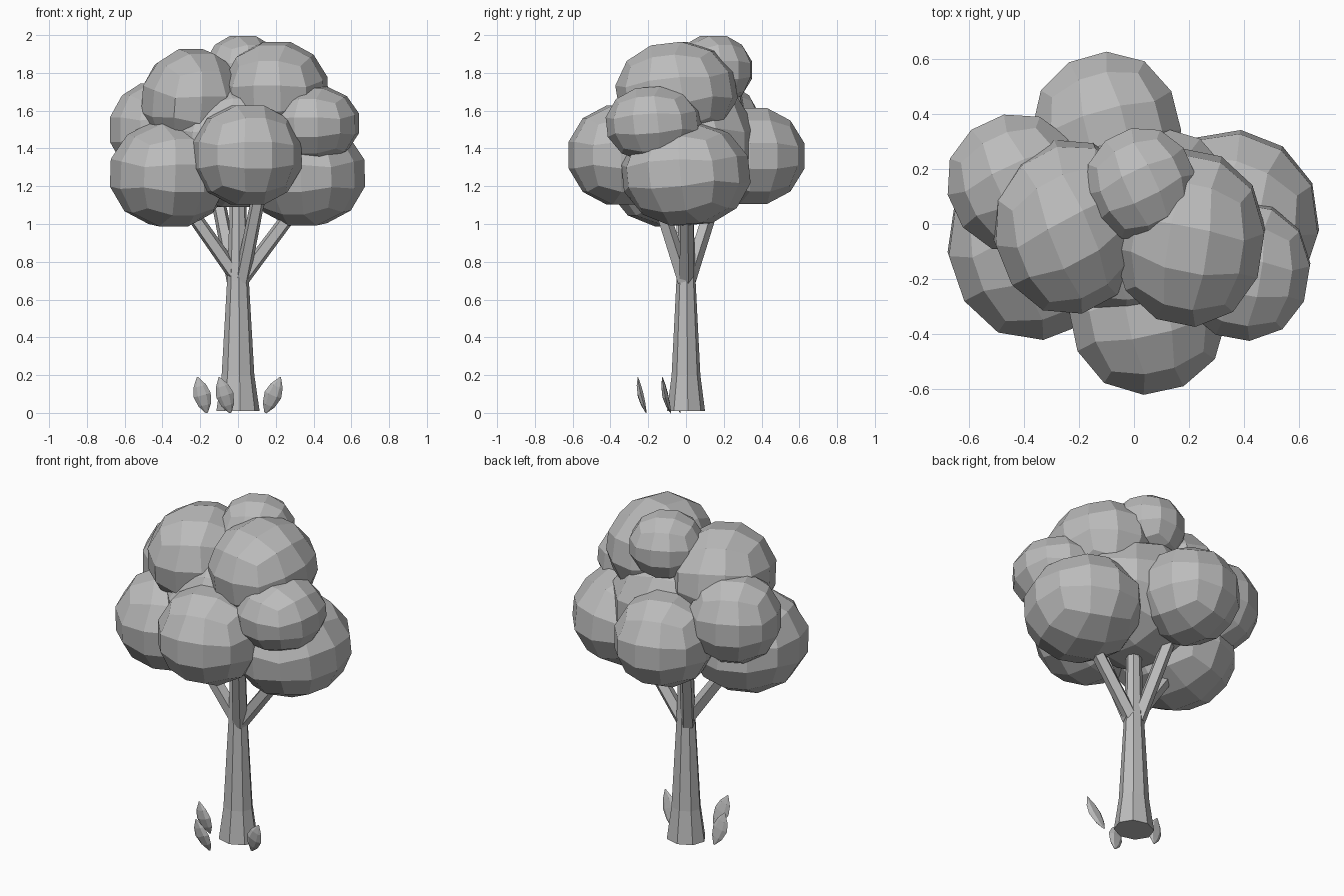
import bpy, bmesh, math
from mathutils import Vector, Matrix

if "Cube" in bpy.data.objects:
    bpy.data.objects.remove(bpy.data.objects["Cube"])

grey = bpy.data.materials.new("plain grey")
grey.diffuse_color = (0.5, 0.5, 0.5, 1)
grey.use_nodes = True
grey.node_tree.nodes["Principled BSDF"].inputs["Base Color"].default_value = grey.diffuse_color


def finish(bm, name):
    bmesh.ops.recalc_face_normals(bm, faces=bm.faces)
    me = bpy.data.meshes.new(name)
    bm.to_mesh(me)
    bm.free()
    me.materials.append(grey)
    ob = bpy.data.objects.new(name, me)
    bpy.context.collection.objects.link(ob)
    return ob


def blob(name, centre, radii, turn=0, tilt=0):
    """Cube cut 3x3 per side and rounded into an ellipsoid."""
    bm = bmesh.new()
    bmesh.ops.create_cube(bm, size=2)
    bmesh.ops.subdivide_edges(bm, edges=bm.edges[:], cuts=2, use_grid_fill=True)
    rot = Matrix.Rotation(math.radians(turn), 3, 'Z') @ Matrix.Rotation(math.radians(tilt), 3, 'X')
    for v in bm.verts:
        p = Vector([math.tan(c * math.pi / 4) for c in v.co]).normalized()
        p = rot @ p
        v.co = Vector([c + q * r * 1.04 for c, q, r in zip(centre, p, radii)])
    return finish(bm, name)


def tube(name, rings, sides, turn=0.0, squash=1.0):
    """Skin of rings (centre, radius) that face along the path."""
    bm = bmesh.new()
    axis = Vector(rings[-1][0]) - Vector(rings[0][0])
    q = Vector((0, 0, 1)).rotation_difference(axis.normalized())
    loops = []
    for c, r in rings:
        loop = []
        for i in range(sides):
            a = turn + 2 * math.pi * i / sides
            loop.append(bm.verts.new(Vector(c) + q @ Vector((r * math.cos(a), r * squash * math.sin(a), 0))))
        loops.append(loop)
    for a, b in zip(loops, loops[1:]):
        for i in range(sides):
            j = (i + 1) % sides
            bm.faces.new((a[i], a[j], b[j], b[i]))
    bm.faces.new(loops[0][::-1])
    bm.faces.new(loops[-1])
    return finish(bm, name)


# Foliage: name, centre, radii, turn, tilt
for args in [
    ("foliage_core", (0, 0, 1.42), (0.41, 0.37, 0.34), 10, 0),
    ("foliage_front", (0.05, -0.33, 1.365), (0.285, 0.29, 0.27), 12, 0),
    ("foliage_back", (-0.10, 0.34, 1.36), (0.27, 0.285, 0.26), 15, 0),
    ("foliage_lower_left", (-0.36, -0.08, 1.265), (0.315, 0.335, 0.28), 20, 5),
    ("foliage_lower_right", (0.36, 0.0, 1.265), (0.31, 0.335, 0.275), -20, 5),
    ("foliage_mid_left", (-0.43, 0.15, 1.50), (0.25, 0.25, 0.25), 25, 0),
    ("foliage_mid_right", (0.40, -0.17, 1.53), (0.24, 0.25, 0.20), -10, 5),
    ("foliage_upper_left", (-0.24, -0.01, 1.65), (0.27, 0.31, 0.275), 25, 10),
    ("foliage_upper_right", (0.20, -0.05, 1.70), (0.275, 0.315, 0.265), -10, 8),
    ("foliage_top", (0.025, 0.145, 1.815), (0.20, 0.205, 0.185), 25, 0),
]:
    blob(*args)

# Trunk
tube("trunk", [((0, 0, 0.01), 0.115), ((0, 0, 0.2), 0.087),
               ((0, 0, 0.7), 0.058), ((0, 0, 1.15), 0.042)], 8, 0.1, 0.88)

# Branches
for name, start, end in [
    ("branch_left", (0.0, 0, 0.71), (-0.31, -0.03, 1.15)),
    ("branch_right", (0.0, 0, 0.68), (0.33, 0, 1.12)),
    ("branch_front", (0.02, -0.01, 0.70), (0.12, -0.17, 1.2)),
    ("branch_back", (-0.02, 0.01, 0.70), (-0.12, 0.17, 1.2)),
]:
    tube(name, [(start, 0.042), (end, 0.038)], 5, 0.3)

# Small leaves at the foot of the trunk
for i, (b, t) in enumerate([((0.145, -0.08), (0.225, -0.125)),
                            ((-0.04, -0.21), (-0.10, -0.255)),
                            ((-0.165, -0.03), (-0.215, -0.06))]):
    lo, hi = Vector((*b, 0.0)), Vector((*t, 0.19))
    rings = [(lo.lerp(hi, f) + Vector((0, -0.008 * math.sin(f * math.pi), 0)), r)
             for f, r in ((0, 0.006), (0.22, 0.034), (0.5, 0.047), (0.75, 0.034), (1, 0.003))]
    tube("ground_leaf_%d" % (i + 1), rings, 6, 0, 0.38)
